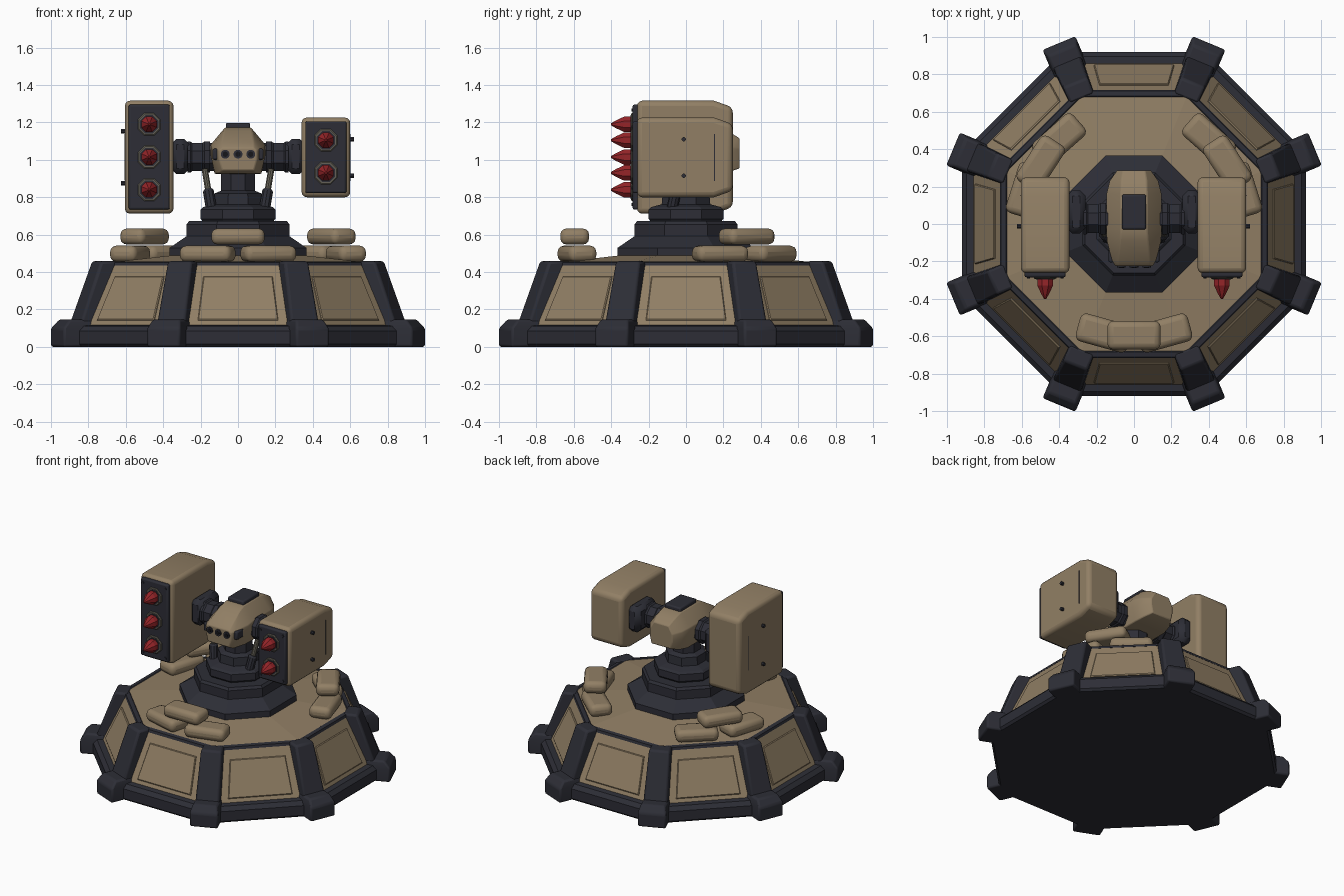
import bpy, bmesh, math
from mathutils import Matrix, Vector

if "Cube" in bpy.data.objects:
    bpy.data.objects.remove(bpy.data.objects["Cube"])


def material(name, rgb):
    m = bpy.data.materials.new(name)
    m.diffuse_color = (*rgb, 1)
    m.use_nodes = True
    m.node_tree.nodes["Principled BSDF"].inputs["Base Color"].default_value = m.diffuse_color
    return m


TAN = material("desert_tan", (0.285, 0.213, 0.13))
DARK = material("dark_steel", (0.026, 0.027, 0.037))
RED = material("warhead_red", (0.30, 0.018, 0.022))
GREY = material("worn_grey", (0.13, 0.12, 0.095))
BLACK = material("lens_black", (0.008, 0.008, 0.01))


def loft(name, rings, mat, bevel=0.0, seg=2, turn=0.0, move=(0, 0, 0), smooth=True):
    """Closed solid through rings that share a point count."""
    bm = bmesh.new()
    vs = [[bm.verts.new(p) for p in r] for r in rings]
    n = len(rings[0])
    for a, b in zip(vs, vs[1:]):
        for i in range(n):
            j = (i + 1) % n
            bm.faces.new((a[i], a[j], b[j], b[i]))
    bm.faces.new(vs[0])
    bm.faces.new(vs[-1])
    bmesh.ops.recalc_face_normals(bm, faces=bm.faces)
    bm.transform(Matrix.Translation(move) @ Matrix.Rotation(turn, 4, 'Z'))
    me = bpy.data.meshes.new(name)
    bm.to_mesh(me)
    bm.free()
    me.materials.append(mat)
    ob = bpy.data.objects.new(name, me)
    bpy.context.collection.objects.link(ob)
    if bevel:
        mod = ob.modifiers.new("bevel", 'BEVEL')
        mod.width, mod.segments = bevel, seg
        mod.limit_method, mod.angle_limit = 'ANGLE', math.radians(25)
        if smooth:
            me.shade_smooth()
            me.set_sharp_from_angle(angle=math.radians(40))
    return ob


def octagon(r, z):
    """Octagon with flat sides on the axes; r is the distance to a flat."""
    k = r / math.cos(math.pi / 8)
    return [(k * math.cos(a), k * math.sin(a), z)
            for a in (math.pi / 8 + i * math.pi / 4 for i in range(8))]


def lathe(name, profile, mat, **kw):
    return loft(name, [octagon(r, z) for r, z in profile], mat, **kw)


def rect(x0, x1, y0, y1, z):
    return [(x0, y0, z), (x1, y0, z), (x1, y1, z), (x0, y1, z)]


def box(name, x, y, z, mat, **kw):
    return loft(name, [rect(*x, *y, z[0]), rect(*x, *y, z[1])], mat, **kw)


def spin(name, start, axis, profile, mat, n=8, phase=0.5):
    """Turned solid along an axis; profile holds (distance, radius)."""
    q = Vector(axis).to_track_quat('Z', 'Y')
    rings = [[Vector(start) + q @ Vector((r * math.cos(a), r * math.sin(a), d))
              for a in (2 * math.pi * (i + phase) / n for i in range(n))] for d, r in profile]
    return loft(name, rings, mat)


# Octagonal base: skirt, sloping wall, rim and floor
lathe("base_skirt", [(0.905, 0), (0.92, 0.015), (0.92, 0.085), (0.895, 0.112), (0.84, 0.118)], DARK)
lathe("base_wall", [(0.862, 0.105), (0.712, 0.442)], TAN)
lathe("base_rim", [(0.717, 0.434), (0.712, 0.452), (0.685, 0.456), (0.675, 0.448)], DARK)
lathe("base_floor", [(0.68, 0.44), (0.68, 0.452), (0.30, 0.495)], TAN)


# Raised plates on the eight walls
def wall_y(z):
    return -(0.862 - 0.15 * (z - 0.105) / 0.337)


for i in range(8):
    rings = []
    for out, s in ((-0.01, 1), (0.004, 1), (0.009, 0.955)):
        zs = (0.2575 - 0.1175 * s, 0.2575 + 0.1175 * s)
        ring = []
        for x, z in ((-0.215, zs[0]), (0.215, zs[0]), (0.185, zs[1]), (-0.185, zs[1])):
            ring.append((x * (s + 1) / 2, wall_y(z) - out * 0.913, z + out * 0.407))
        rings.append(ring)
    loft("wall_plate", rings, TAN, turn=i * math.pi / 4)

# Corner posts with heavy feet
for i in range(8):
    a = math.pi / 8 + i * math.pi / 4
    loft("corner_post", [rect(0.80, 0.957, -0.083, 0.083, 0.09),
                         rect(0.725, 0.82, -0.07, 0.07, 0.458)], DARK, bevel=0.014, turn=a)
    loft("post_foot", [rect(0.82, 1.047, -0.095, 0.095, 0.0),
                       rect(0.82, 1.047, -0.095, 0.095, 0.10),
                       rect(0.82, 1.005, -0.08, 0.08, 0.147)], DARK, bevel=0.012, turn=a)

# Sandbag stacks, three around the floor
for centre in (-90, 33, 147):
    for off, z, r in ((-15.5, 0.455, 0.605), (15.5, 0.455, 0.605), (0, 0.547, 0.595)):
        a = math.radians(centre + off)
        box("sandbag", (-0.077, 0.077), (-0.143, 0.143), (z, z + 0.086), TAN, bevel=0.034, seg=3,
            turn=a, move=(r * math.cos(a), r * math.sin(a), 0))

# Turret pedestal and neck
lathe("pedestal", [(0.365, 0.46), (0.365, 0.53), (0.275, 0.592), (0.275, 0.655), (0.262, 0.672)], DARK)
lathe("neck", [(0.18, 0.66), (0.20, 0.685), (0.20, 0.735), (0.185, 0.748), (0.13, 0.762),
               (0.125, 0.82), (0.09, 0.835), (0.09, 0.95)], DARK)


# Head lofted front to back
def head_ring(y, w, z0, zm, z1, top):
    return [(-w * 0.85, y, z0), (w * 0.85, y, z0), (w, y, zm - 0.03), (w, y, zm + 0.02),
            (top, y, z1), (-top, y, z1), (-w, y, zm + 0.02), (-w, y, zm - 0.03)]


loft("head", [head_ring(-0.225, 0.10, 0.945, 1.03, 1.065, 0.085),
              head_ring(-0.195, 0.118, 0.928, 1.04, 1.09, 0.085),
              head_ring(-0.09, 0.145, 0.925, 1.05, 1.155, 0.075),
              head_ring(-0.03, 0.147, 0.925, 1.06, 1.172, 0.07),
              head_ring(0.16, 0.147, 0.925, 1.06, 1.172, 0.07),
              head_ring(0.23, 0.13, 0.935, 1.05, 1.15, 0.068),
              head_ring(0.287, 0.09, 0.955, 1.04, 1.115, 0.06)], TAN, bevel=0.006)
box("head_hatch", (-0.065, 0.065), (-0.03, 0.158), (1.15, 1.198), DARK, bevel=0.01)
for x in (-0.068, 0, 0.068):
    spin("lens_ring", (x, -0.2, 1.03), (0, -1, 0), [(0, 0.024), (0.033, 0.024)], DARK, n=12)
    spin("lens", (x, -0.2, 1.03), (0, -1, 0), [(0, 0.014), (0.036, 0.014)], BLACK, n=12)

for s in (-1, 1):
    # Cheek clamps, arms and pistons
    box("cheek_clamp", sorted((s * 0.105, s * 0.137)), (-0.205, -0.13), (1.0, 1.06), DARK, bevel=0.01)
    spin("arm", (s * 0.12, 0.028, 1.015), (s, 0, 0), [(0, 0.08), (0.15, 0.08)], DARK)
    spin("arm_collar", (s * 0.15, 0.028, 1.015), (s, 0, 0),
         [(0, 0.09), (0.03, 0.09), (0.04, 0.082), (0.095, 0.082), (0.105, 0.09), (0.12, 0.09)], DARK)
    box("pod_mount", sorted((s * 0.258, s * 0.36)), (-0.05, 0.18), (0.925, 1.112), DARK, bevel=0.03, seg=1)
    lo, hi = Vector((s * 0.142, -0.075, 0.735)), Vector((s * 0.178, -0.03, 0.95))
    d = hi - lo
    spin("piston_sleeve", lo, d, [(0, 0.03), (0.1, 0.03), (0.112, 0.022)], DARK, n=10)
    spin("piston_rod", lo, d, [(0.1, 0.017), (d.length, 0.017)], GREY, n=10)


# Missile pods
def pod(s, x, z0, z1, missiles, bolts):
    prof = [(-0.262, z0), (0.15, z0), (0.25, z0 + 0.035), (0.25, z1 - 0.035), (0.15, z1), (-0.262, z1)]
    loft("pod_shell", [[(x + h, y, z) for y, z in prof] for h in (-0.13, 0.13)], TAN, bevel=0.028, seg=3)
    box("pod_front", (x - 0.11, x + 0.11), (-0.285, -0.25), (z0 + 0.022, z1 - 0.02), DARK, bevel=0.01)
    for dx in (-0.09, 0.09):
        for z in (z0 + 0.05, z1 - 0.05):
            spin("front_bolt", (x + dx, -0.28, z), (0, -1, 0), [(0, 0.009), (0.011, 0.009)], DARK)
    for z in missiles:
        spin("tube_ring", (x, -0.28, z), (0, -1, 0), [(0, 0.066), (0.009, 0.066), (0.013, 0.06)], GREY)
        spin("tube_mouth", (x, -0.28, z), (0, -1, 0), [(0, 0.053), (0.016, 0.053)], DARK)
        spin("missile", (x, -0.28, z), (0, -1, 0),
             [(0, 0.038), (0.02, 0.045), (0.05, 0.045), (0.095, 0.022), (0.122, 0.005)], RED)
    # Side bolts and seam
    side = x + s * 0.13
    for z in bolts:
        spin("side_bolt", (side - s * 0.005, -0.012, z), (s, 0, 0), [(0, 0.012), (0.025, 0.012)], DARK)
    mid = (z0 + z1) / 2
    box("side_seam", sorted((side - s * 0.005, side + s * 0.002)), (0.15, 0.154),
        (mid - 0.125, mid + 0.125), DARK)


pod(-1, -0.475, 0.712, 1.316, (1.19, 1.015, 0.84), (0.875, 1.153))
pod(1, 0.47, 0.80, 1.226, (1.105, 0.93), (0.915, 1.11))
